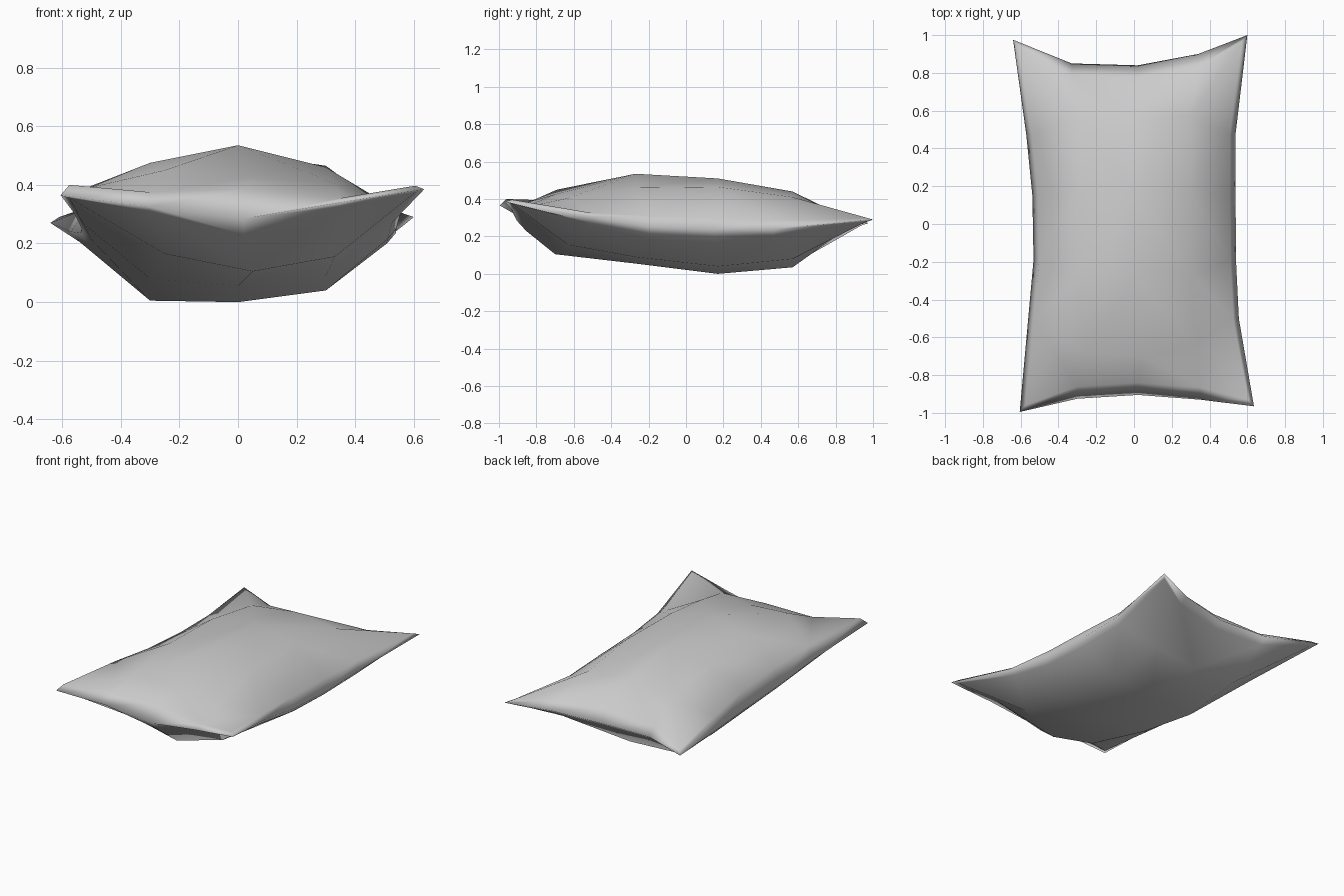
import bpy
import bmesh
from mathutils import Vector

cube = bpy.data.objects.get("Cube")
if cube:
    bpy.data.objects.remove(cube, do_unlink=True)

# Plain fabric colour
fabric = bpy.data.materials.new("grey_fabric")
fabric.use_nodes = True
fabric.diffuse_color = (0.6, 0.6, 0.6, 1)
fabric.node_tree.nodes["Principled BSDF"].inputs["Base Color"].default_value = (0.6, 0.6, 0.6, 1)

# Seam: front and back hems from right to left, then the sides (right x, left x, y, z)
front_hem = [(-.605, -.995, .365), (-.3, -.925, .325), (.02, -.905, .285), (.35, -.93, .34), (.635, -.965, .385)]
back_hem = [(-.64, .975, .27), (-.33, .85, .26), (.02, .84, .25), (.34, .9, .27), (.6, 1, .29)]
side_rows = [(-.56, .555, -.5, .305), (-.532, .54, -.19, .25), (-.538, .538, .15, .235), (-.57, .537, .47, .24)]

# How far the upper cloth swells above the seam and the lower cloth drops below it
front_swell = [.035, .05, .1, .015, .012]
back_swell = [.02, .05, .07, .04, .01]
right_swell = [.08, .11, .1, .07]
left_swell = [.02, .06, .065, .045]
front_drop = [.01, .015, .055, .015, .01]
back_drop = [.01, .035, .035, .035, .01]

# Stuffing: column and row positions, with heights of the upper and lower cloth
columns = [-.3, 0, .3]
rows = [-.7, -.27, .17, .57]
front_row = [(-.25, -.69), (.05, -.7), (.33, -.63)]
upper = [(.45, .425, .405), (.475, .535, .46), (.465, .51, .465), (.4, .44, .41)]
lower = [(.165, .105, .155), (.08, .055, .09), (.005, 0, .04), (.05, .035, .08)]

last_col, last_row = len(columns) + 1, len(rows) + 1


def seam_point(i, j):
    if j == 0:
        return Vector(front_hem[i])
    if j == last_row:
        return Vector(back_hem[i])
    right, left, y, z = side_rows[j - 1]
    return Vector((right if i == 0 else left, y, z))


def offset(i, j, is_top):
    """Height of a cloth border above the seam."""
    if j == 0:
        return front_swell[i] if is_top else -front_drop[i]
    if j == last_row:
        return back_swell[i] if is_top else -back_drop[i]
    swell = right_swell if i == 0 else left_swell
    return swell[j - 1] if is_top else -.035


def cloth_point(i, j, heights, is_top):
    """Point on one cloth; its border is drawn in from the seam."""
    dx = (i == 0) - (i == last_col)
    dy = (j == 0) - (j == last_row)
    if not dx and not dy:
        x, y = front_row[i - 1] if j == 1 else (columns[i - 1], rows[j - 1])
        return Vector((x, y, heights[j - 1][i - 1]))
    inset_y = .035 if dx and dy else .065 if is_top else .05
    return seam_point(i, j) + Vector((dx * .03, dy * inset_y, offset(i, j, is_top)))


bm = bmesh.new()


def add_cloth(heights, is_top):
    grid = {(i, j): bm.verts.new(cloth_point(i, j, heights, is_top))
            for i in range(last_col + 1) for j in range(last_row + 1)}
    for i in range(last_col):
        for j in range(last_row):
            a, b, c, d = grid[i, j], grid[i + 1, j], grid[i + 1, j + 1], grid[i, j + 1]
            # Folds run from the corners inwards, except where the front top corners dip
            inward = (i < last_col / 2) == (j < last_row / 2)
            dips = is_top and j == 0 and i in (0, last_col - 1)
            if inward != dips:
                halves = (a, b, c), (a, c, d)
            else:
                halves = (a, b, d), (b, c, d)
            for half in halves:
                bm.faces.new(half)
    return grid


top = add_cloth(upper, True)
bottom = add_cloth(lower, False)

# Piped seam joining the two cloths
loop = [(i, 0) for i in range(last_col)]
loop += [(last_col, j) for j in range(last_row)]
loop += [(i, last_row) for i in range(last_col, 0, -1)]
loop += [(0, j) for j in range(last_row, 0, -1)]
seam = {key: bm.verts.new(seam_point(*key)) for key in loop}
for a, b in zip(loop, loop[1:] + loop[:1]):
    for cloth in (top, bottom):
        bm.faces.new([seam[a], seam[b], cloth[b], cloth[a]])

bmesh.ops.recalc_face_normals(bm, faces=bm.faces)
for face in bm.faces:
    face.smooth = True

mesh = bpy.data.meshes.new("pillow")
bm.to_mesh(mesh)
bm.free()
mesh.materials.append(fabric)
pillow = bpy.data.objects.new("pillow", mesh)
bpy.context.collection.objects.link(pillow)
